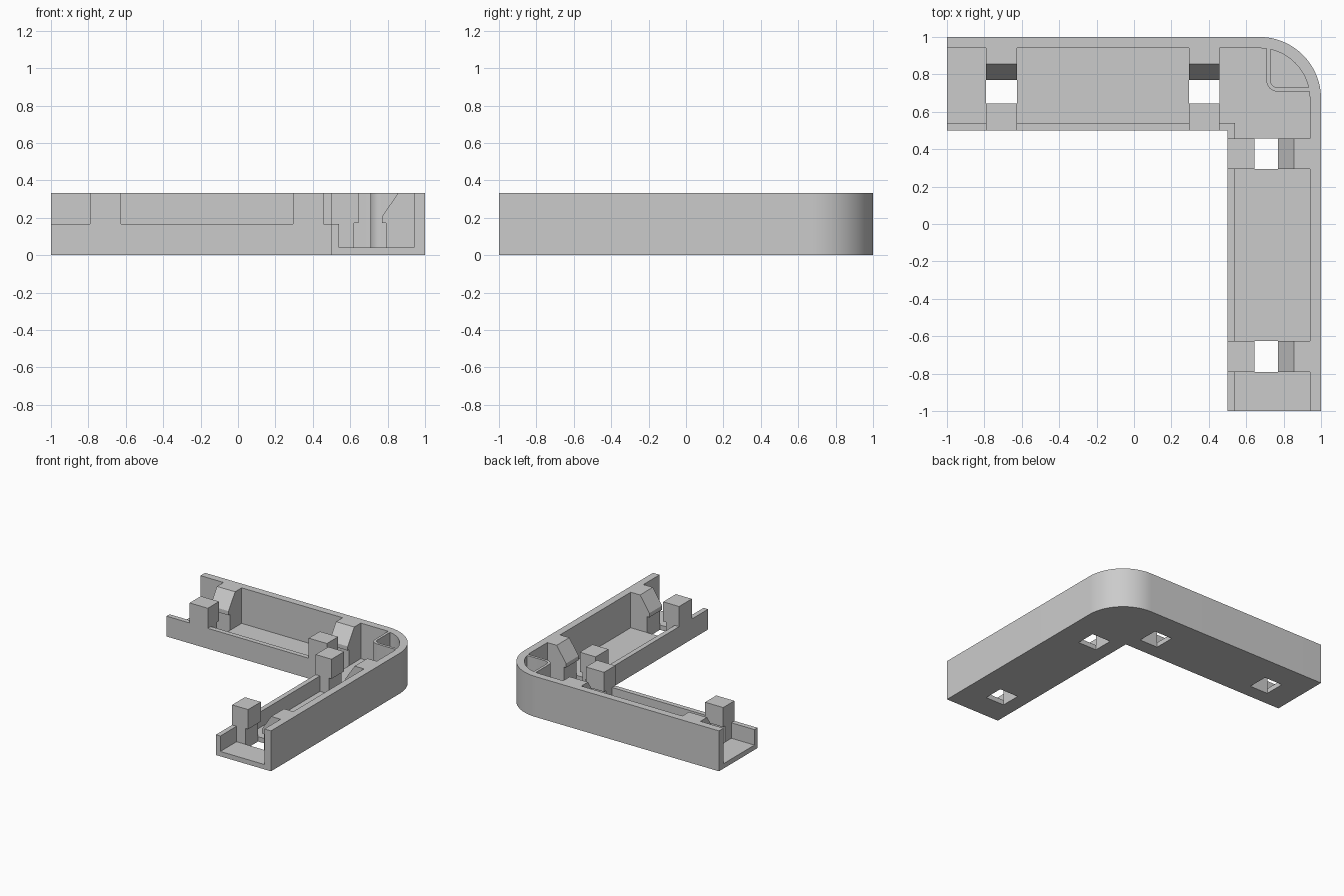
import bpy, bmesh, math

if "Cube" in bpy.data.objects:
    bpy.data.objects.remove(bpy.data.objects["Cube"], do_unlink=True)

grey = bpy.data.materials.new("plain grey")
grey.use_nodes = True
colour = (0.6, 0.6, 0.6, 1)
grey.diffuse_color = colour
grey.node_tree.nodes["Principled BSDF"].inputs["Base Color"].default_value = colour

H, FLOOR, LOW = 0.332, 0.04, 0.167   # outer wall top, floor top, inner wall top
OUT, IN = 0.94, 0.54                 # faces of the channel
STEP = 0.171                         # undercut height of the clips

# Ways of placing a profile (a, b) swept along t
plan = lambda a, b, t: (a, b, t)
arm_x = lambda a, b, t: (t, a, b)
arm_y = lambda a, b, t: (a, t, b)


def arc(c, r, start, end, n=24):
    return [(c + r * math.cos(math.radians(start + (end - start) * i / n)),
             c + r * math.sin(math.radians(start + (end - start) * i / n)))
            for i in range(n + 1)]


def prism(name, pts, lo, hi, place):
    bm = bmesh.new()
    ends = [[bm.verts.new(place(a, b, t)) for a, b in pts] for t in (lo, hi)]
    for ring in ends:
        bm.faces.new(ring)
    n = len(pts)
    for i in range(n):
        j = (i + 1) % n
        bm.faces.new((ends[0][i], ends[0][j], ends[1][j], ends[1][i]))
    bmesh.ops.recalc_face_normals(bm, faces=bm.faces)
    mesh = bpy.data.meshes.new(name)
    bm.to_mesh(mesh)
    bm.free()
    mesh.materials.append(grey)
    ob = bpy.data.objects.new(name, mesh)
    bpy.context.collection.objects.link(ob)
    return ob


def combine(body, part, operation):
    mod = body.modifiers.new("shape", 'BOOLEAN')
    mod.operation, mod.solver, mod.object = operation, 'EXACT', part
    bpy.context.view_layer.objects.active = body
    bpy.ops.object.modifier_apply(modifier=mod.name)
    bpy.data.objects.remove(part, do_unlink=True)


def rect(a0, a1, b0, b1):
    return [(a0, b0), (a1, b0), (a1, b1), (a0, b1)]


def ell(inner, outer, end, corner):
    return ([(end, inner), (inner, inner), (inner, end), (outer, end)]
            + corner + [(end, outer)])


# Corner block with a rounded outside corner
body = prism("corner_channel", ell(0.5, 1, -1, arc(0.67, 0.33, 0, 90)), 0, H, plan)

# Hollow the channel and lower its inner wall
channel = prism("channel_cutter", ell(IN, OUT, -1.2, arc(0.67, OUT - 0.67, 0, 90)),
                FLOOR, 0.5, plan)
combine(body, channel, 'DIFFERENCE')
lowering = prism("wall_cutter", ell(0.4, 0.6, -1.2, [(0.6, 0.6)]), LOW, 0.5, plan)
combine(body, lowering, 'DIFFERENCE')

# Thin rounded rib closing off the corner pocket
rib_pts = ([(0.708, 0.95)] + arc(0.768, 0.06, 180, 270, 10) + [(0.95, 0.708), (0.95, 0.73)]
           + arc(0.768, 0.038, 270, 180, 10) + [(0.73, 0.95)])
combine(body, prism("corner_rib", rib_pts, 0.02, H, plan), 'UNION')

# Posts and sloped clips on both arms, with a slot through the floor between them
post = rect(0.5, 0.645, 0.02, H)
clip = [(0.95, 0.02), (0.77, 0.02), (0.77, 0.205), (0.855, H), (0.95, H)]
slot = rect(0.62, 0.79, -0.1, STEP)
for place in (arm_x, arm_y):
    for lo, hi in ((-0.79, -0.625), (0.293, 0.458)):
        combine(body, prism("post", post, lo, hi, place), 'UNION')
        combine(body, prism("clip", clip, lo, hi, place), 'UNION')
        combine(body, prism("slot_cutter", slot, lo, hi, place), 'DIFFERENCE')

# Smooth the rounded corner, keep the edges crisp
bpy.ops.object.select_all(action='DESELECT')
body.select_set(True)
bpy.context.view_layer.objects.active = body
bpy.ops.object.shade_smooth_by_angle(angle=math.radians(30))
